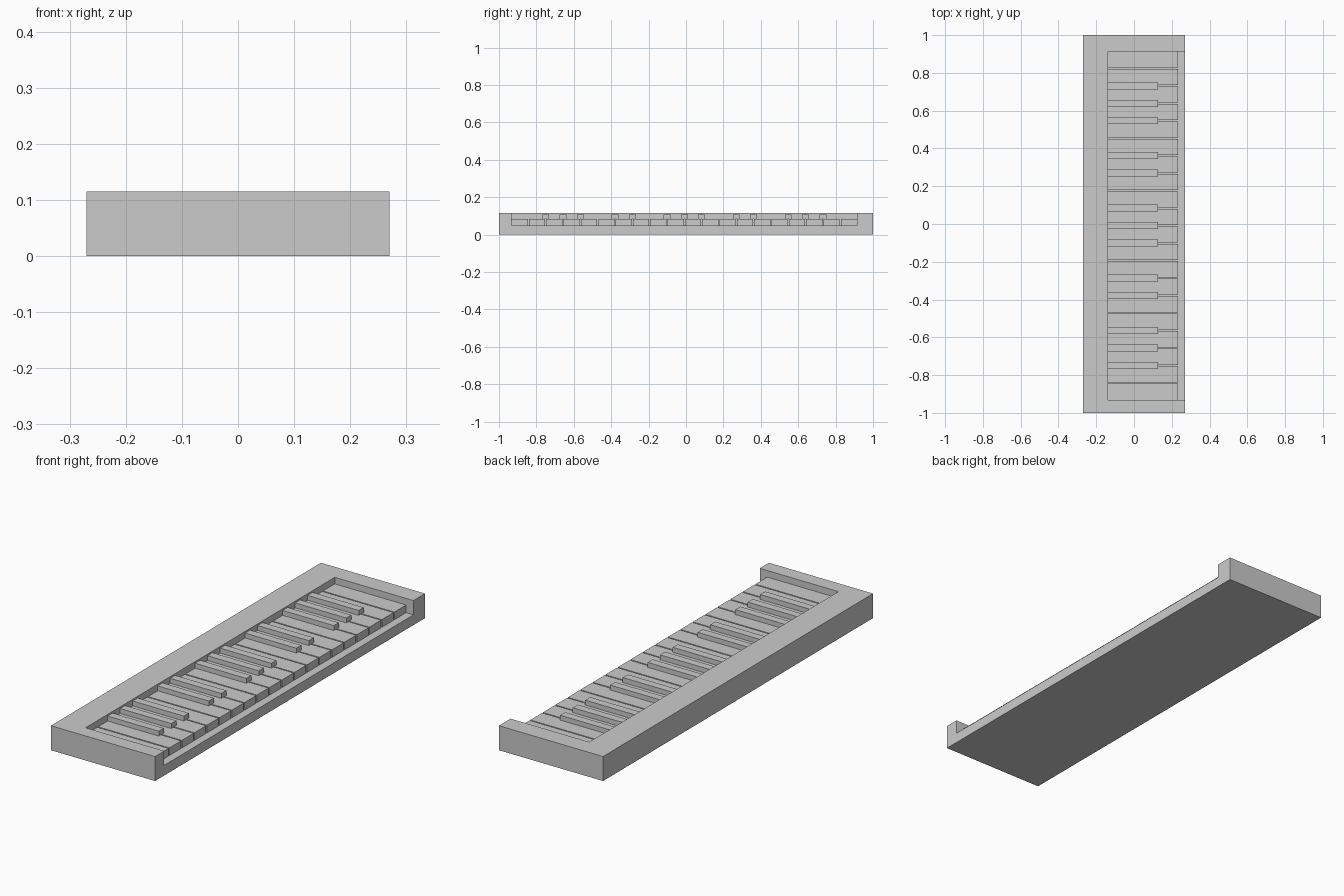
import bpy

if "Cube" in bpy.data.objects:
    bpy.data.objects.remove(bpy.data.objects["Cube"])

BODY_X, BODY_TOP = 0.27, 0.115
WELL_BACK, WELL_Y0, WELL_Y1, FLOOR = -0.138, -0.932, 0.914, 0.048
KEY_FRONT, KEY_TOP = 0.232, 0.084
SHARP_FRONT, SHARP_TOP, SHARP_W = 0.127, 0.107, 0.037
COUNT, GAP = 20, 0.006
# 1 = a raised key sits over this joint between two flat keys
PATTERN = [0, 1, 1, 1, 0, 1, 1, 0, 1, 1, 1, 0, 1, 1, 0, 1, 1, 1, 0]


def box(name, x0, x1, y0, y1, z0, z1):
    bpy.ops.mesh.primitive_cube_add(
        size=1, location=((x0 + x1) / 2, (y0 + y1) / 2, (z0 + z1) / 2))
    ob = bpy.context.object
    ob.name = name
    ob.scale = (x1 - x0, y1 - y0, z1 - z0)
    bpy.ops.object.transform_apply(location=False, rotation=False, scale=True)
    return ob


# Case with a key well that opens at the player's side (+x)
case = box("case", -BODY_X, BODY_X, -1, 1, 0, BODY_TOP)
cutter = box("well_cutter", WELL_BACK, BODY_X + 0.1, WELL_Y0, WELL_Y1, FLOOR, 0.3)
cutter.hide_render = True
mod = case.modifiers.new("key_well", 'BOOLEAN')
mod.operation = 'DIFFERENCE'
mod.solver = 'EXACT'
mod.object = cutter
bpy.context.view_layer.objects.active = case
bpy.ops.object.modifier_apply(modifier=mod.name)
bpy.data.objects.remove(cutter)

# Flat keys, flush with the well at both ends
pitch = (WELL_Y1 - WELL_Y0 + GAP) / COUNT
for i in range(COUNT):
    y = WELL_Y0 + i * pitch
    box(f"white_key_{i + 1}", WELL_BACK, KEY_FRONT, y, y + pitch - GAP, FLOOR, KEY_TOP)

# Raised keys centred over the joints
for i, raised in enumerate(PATTERN):
    if raised:
        y = WELL_Y0 + (i + 1) * pitch - GAP / 2
        box(f"black_key_{i + 1}", WELL_BACK, SHARP_FRONT,
            y - SHARP_W / 2, y + SHARP_W / 2, KEY_TOP, SHARP_TOP)
